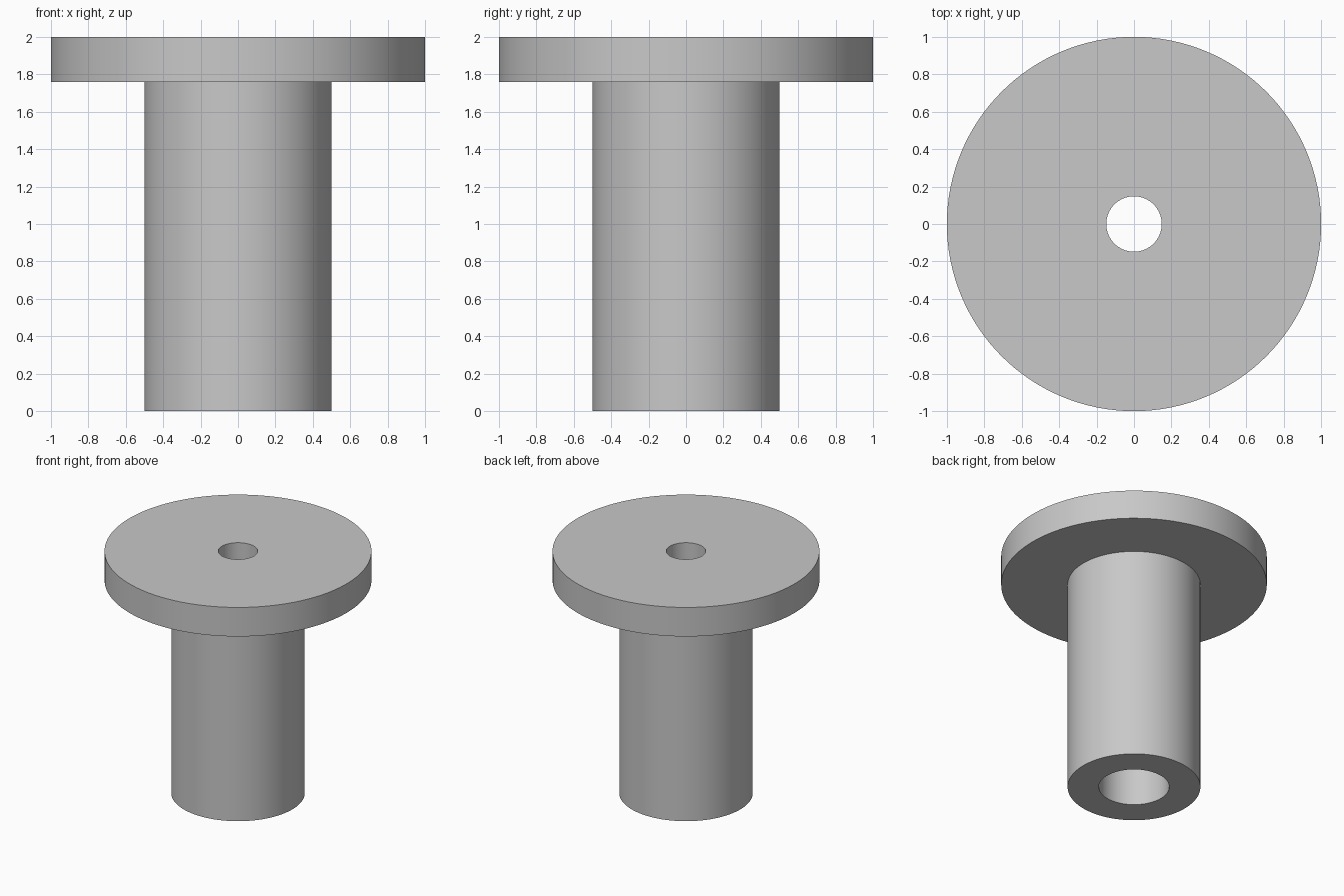
import bpy, bmesh, math

cube = bpy.data.objects.get("Cube")
if cube:
    bpy.data.objects.remove(cube, do_unlink=True)

SEGMENTS = 128
HEIGHT, FLANGE_BOTTOM = 2.0, 1.76
FLANGE_R, SHAFT_R = 1.0, 0.5
BORE_R, TOP_HOLE_R = 0.265, 0.148

# Plain grey metal
grey = bpy.data.materials.new("plain_grey")
grey.use_nodes = True
colour = (0.58, 0.58, 0.58, 1.0)
grey.diffuse_color = colour
grey.node_tree.nodes["Principled BSDF"].inputs["Base Color"].default_value = colour


def lathe(name, profile):
    """Revolve a closed (radius, height) outline around z."""
    bm = bmesh.new()
    verts = [bm.verts.new((r, 0, z)) for r, z in profile]
    edges = [bm.edges.new((v, verts[i - 1])) for i, v in enumerate(verts)]
    bmesh.ops.spin(bm, geom=verts + edges, cent=(0, 0, 0), axis=(0, 0, 1),
                   angle=math.tau, steps=SEGMENTS, use_merge=True)
    bmesh.ops.remove_doubles(bm, verts=bm.verts, dist=0.0001)
    bmesh.ops.recalc_face_normals(bm, faces=bm.faces)
    mesh = bpy.data.meshes.new(name)
    bm.to_mesh(mesh)
    bm.free()
    mesh.materials.append(grey)
    obj = bpy.data.objects.new(name, mesh)
    bpy.context.collection.objects.link(obj)
    bpy.ops.object.select_all(action="DESELECT")
    obj.select_set(True)
    bpy.context.view_layer.objects.active = obj
    bpy.ops.object.shade_smooth_by_angle(angle=math.radians(30))
    return obj


# Hollow shaft with a wide flange, wide bore and narrower hole through the top
lathe("flanged_bushing", [
    (BORE_R, 0), (SHAFT_R, 0),
    (SHAFT_R, FLANGE_BOTTOM), (FLANGE_R, FLANGE_BOTTOM),
    (FLANGE_R, HEIGHT), (TOP_HOLE_R, HEIGHT),
    (TOP_HOLE_R, FLANGE_BOTTOM), (BORE_R, FLANGE_BOTTOM),
])
